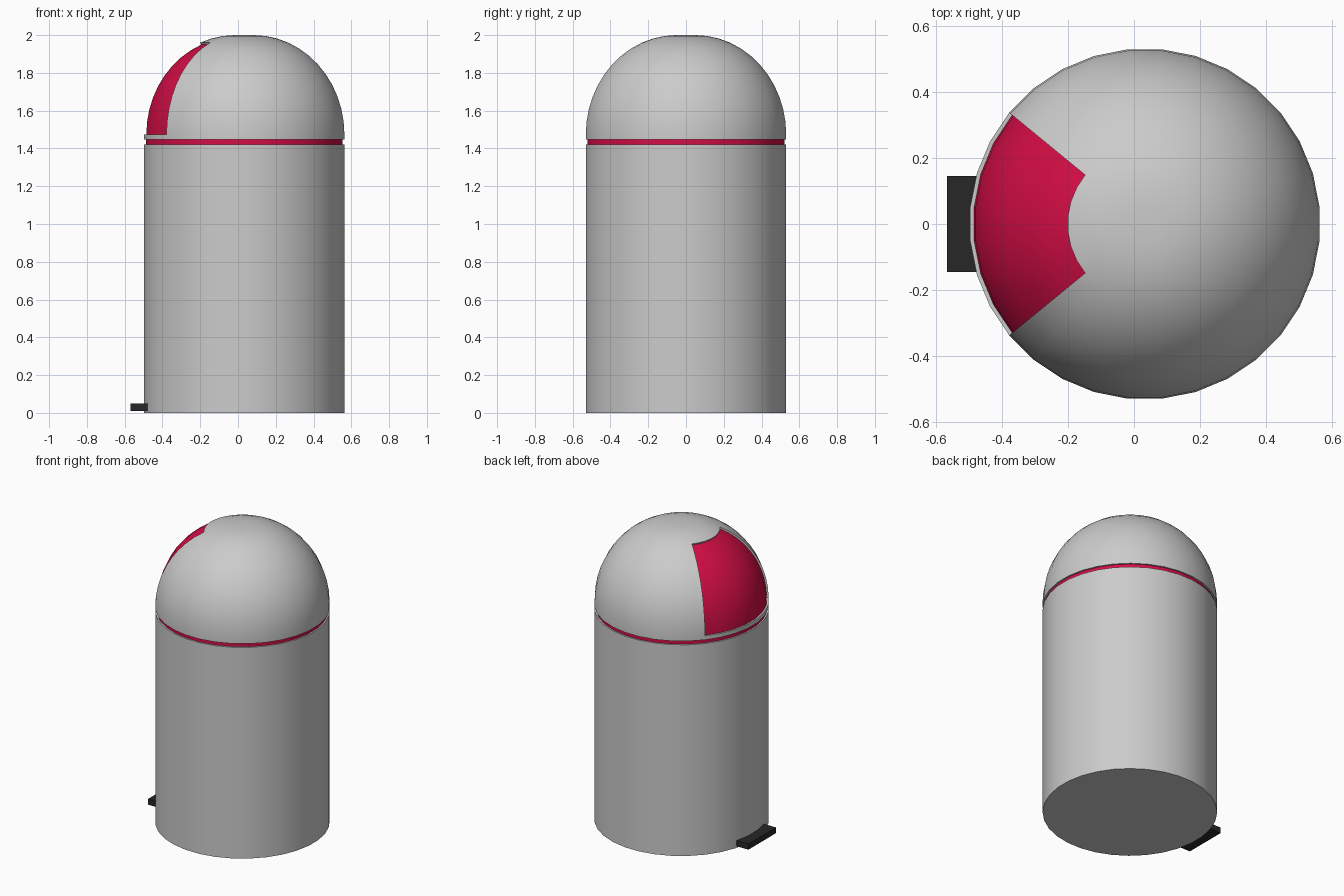
import bpy, bmesh
from math import pi, sin, cos, atan2, radians

if "Cube" in bpy.data.objects:
    bpy.data.objects.remove(bpy.data.objects["Cube"])

N = 32            # sides of every round part
CX = 0.033        # axis of the bin; the pedal sticks out on -x
R = 0.533


def material(name, rgb):
    m = bpy.data.materials.new(name)
    m.diffuse_color = (*rgb, 1)
    m.use_nodes = True
    m.node_tree.nodes["Principled BSDF"].inputs["Base Color"].default_value = m.diffuse_color
    return m


red = material("red", (0.66, 0.004, 0.06))
black = material("black", (0.02, 0.02, 0.02))


def finish(name, bm, mats=(), angle=35):
    bmesh.ops.recalc_face_normals(bm, faces=bm.faces)
    me = bpy.data.meshes.new(name)
    bm.to_mesh(me)
    bm.free()
    ob = bpy.data.objects.new(name, me)
    bpy.context.collection.objects.link(ob)
    for m in mats:
        me.materials.append(m)
    bpy.ops.object.select_all(action='DESELECT')
    ob.select_set(True)
    bpy.context.view_layer.objects.active = ob
    bpy.ops.object.shade_smooth_by_angle(angle=radians(angle))
    return ob


def lathe(profile):
    """Closed solid of revolution from (radius, z) points, capped at both ends."""
    bm = bmesh.new()
    rings = [[bm.verts.new((CX + r * cos((i + .5) * 2 * pi / N),
                            r * sin((i + .5) * 2 * pi / N), z))
              for i in range(N)] for r, z in profile]
    for a, b in zip(rings, rings[1:]):
        for i in range(N):
            j = (i + 1) % N
            bm.faces.new((a[i], a[j], b[j], b[i]))
    bm.faces.new(rings[0][::-1])
    bm.faces.new(rings[-1])
    bmesh.ops.recalc_face_normals(bm, faces=bm.faces)
    return bm


# Cylindrical body and the red band between body and lid
finish("body", lathe([(R, 0), (R, 1.422)]))
finish("band", lathe([(R - 0.01, 1.415), (R - 0.01, 1.455)]), [red])

# Domed lid: short straight rim, then a rounded profile ending in a small flat
Z0, CAP, STEPS = 1.473, 0.05, 12
dome = [(R, 1.447)]
for k in range(STEPS + 1):
    a = k * pi / 2 / STEPS
    dome.append((CAP + (R - CAP) * cos(a), Z0 + (2 - Z0) * sin(a)))
bm = lathe(dome)

# Recessed red flap on the pedal side, seven segments wide
flap = []
for f in bm.faces:
    c = f.calc_center_median()
    off = abs(atan2(c.y, -(c.x - CX)))
    if len(f.verts) == 4 and off < radians(38) and Z0 < c.z < 1.95:
        flap.append(f)
walls = bmesh.ops.inset_region(bm, faces=flap, thickness=0, depth=-0.012,
                               use_even_offset=True)["faces"]
lid_red = set(flap) - set(walls)
for f in bm.faces:
    f.material_index = 1 if f in lid_red else 0
grey = material("grey", (0.6, 0.6, 0.6))
finish("lid", bm, [grey, red])

# Foot pedal
bm = bmesh.new()
bmesh.ops.create_cube(bm, size=1)
for v in bm.verts:
    v.co.x = -0.568 if v.co.x < 0 else -0.40
    v.co.y *= 0.293
    v.co.z = 0.03 + v.co.z * 0.038
finish("pedal", bm, [black])
